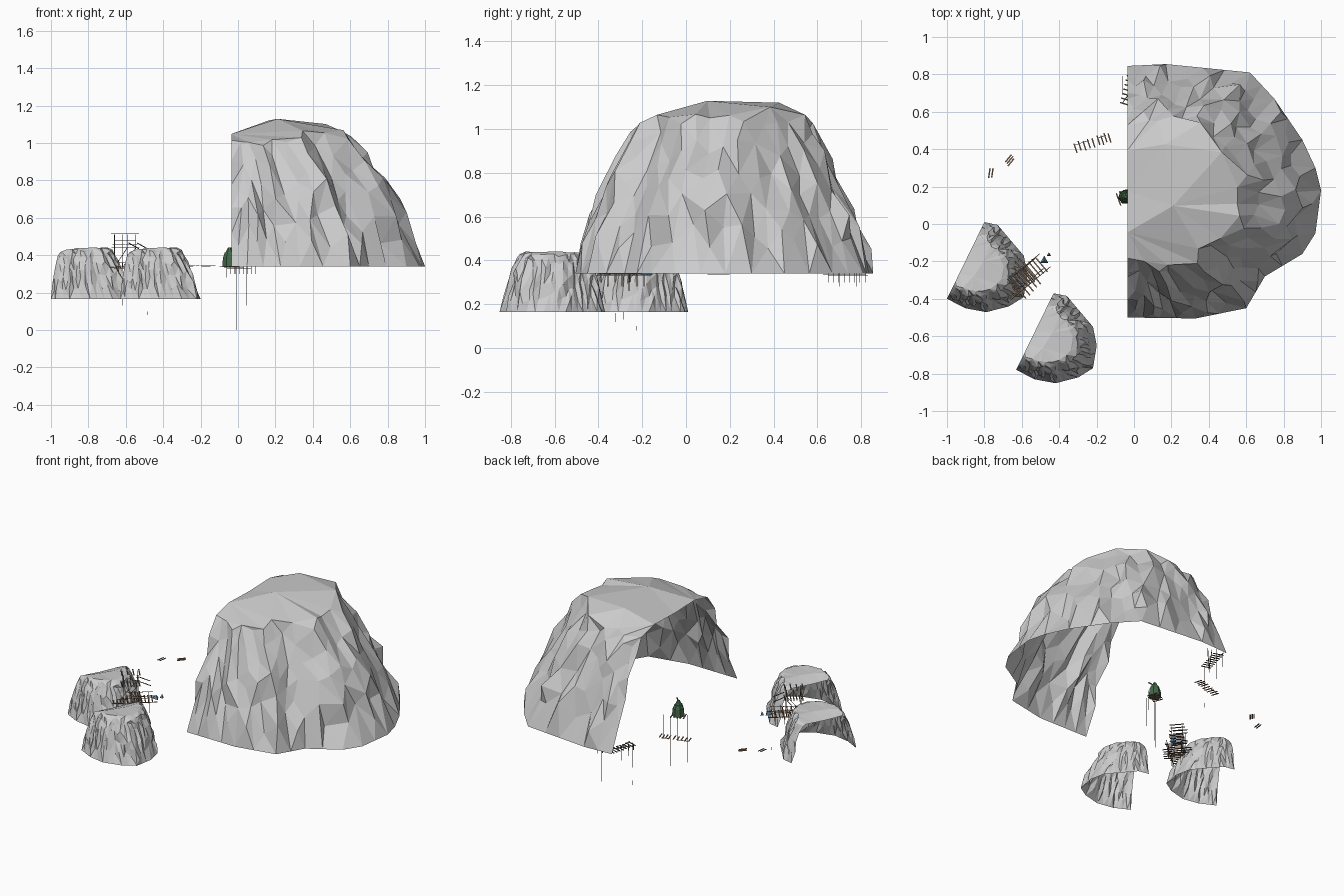
import bpy, bmesh, math, random
from mathutils import Vector, Matrix
from mathutils.geometry import delaunay_2d_cdt

if "Cube" in bpy.data.objects:
    bpy.data.objects.remove(bpy.data.objects["Cube"])


def mat(name, col):
    m = bpy.data.materials.new(name)
    m.diffuse_color = (*col, 1)
    m.use_nodes = True
    m.node_tree.nodes["Principled BSDF"].inputs["Base Color"].default_value = m.diffuse_color
    return m


WOOD = mat("wood", (0.25, 0.15, 0.09))
DARK = mat("dark_wood", (0.14, 0.11, 0.09))
GREEN = mat("green", (0.06, 0.14, 0.07))
BLUE = mat("blue", (0.10, 0.25, 0.40))


def to_object(name, bm, material=None):
    me = bpy.data.meshes.new(name)
    bm.to_mesh(me)
    bm.free()
    if material:
        me.materials.append(material)
    ob = bpy.data.objects.new(name, me)
    bpy.context.collection.objects.link(ob)
    return ob


def lerp_table(table, t):
    for (a, fa), (b, fb) in zip(table, table[1:]):
        if t <= b:
            return fa + (fb - fa) * (t - a) / (b - a)
    return table[-1][1]


# Half-dome rock shell: scattered points in a half disc, triangulated and
# lifted onto an outline (plan) and a profile (disc radius -> height)
def rock(name, outline, profile, spacing, drop, drop_w, rough, seed, bump=0, narrow=0):
    rng = random.Random(seed)
    pts = [Vector(p) for p in outline]

    def reach(a):
        d = Vector((math.cos(a), math.sin(a)))
        for p, q in zip(pts, pts[1:]):
            if math.atan2(p.y, p.x) - 1e-5 <= a <= math.atan2(q.y, q.x) + 1e-5:
                e = q - p
                return (p.x * q.y - p.y * q.x) / (d.x * e.y - d.y * e.x)
        return pts[-1].length

    flat = []
    ang = [math.atan2(p.y, p.x) for p in pts]
    for a, b in zip(ang, ang[1:]):                     # base rim
        n = max(1, round((b - a) / (spacing * 2.2)))
        flat += [Vector((math.cos(a + (b - a) * i / n), math.sin(a + (b - a) * i / n)))
                 for i in range(n)]
    flat.append(Vector((0, 1)))
    for r in (0.92, 0.84, 0.75, 0.66, 0.56, 0.35):     # open edge
        flat += [Vector((0, r)), Vector((0, -r))]
    flat.append(Vector((0, 0)))
    for _ in range(7000):                              # wall and roof
        r, a = math.sqrt(rng.random()), rng.uniform(-1.55, 1.55)
        p = Vector((r * math.cos(a), r * math.sin(a)))
        gap = spacing if r > 0.6 else 0.24
        if r < 0.96 and p.x > gap * 0.6 and all((p - q).length > gap for q in flat):
            flat.append(p)
    verts, _, faces = delaunay_2d_cdt(flat, [], [], 0, 1e-6)[:3]
    bm = bmesh.new()
    out = []
    z0 = profile[-1][1]
    for p in verts:
        r = min(p.length, 1)
        a = max(-math.pi / 2, min(math.pi / 2, math.atan2(p.y, p.x))) if r > 1e-4 else 0
        k = r * reach(a)
        z = lerp_table(profile, r)
        if 0.55 < r < 0.985:
            k *= 1 + rng.uniform(-rough, rough)
            z += rng.uniform(-rough, rough) * 0.3 * (lerp_table(profile, 0) - z0) * (r > 0.65)
            k *= 1 + bump * math.exp(-((a + 1.0) / 0.3) ** 2 - ((r - 0.8) / 0.12) ** 2)
        k *= 1 - narrow * math.sin(a) ** 2 * min(1, (1 - r) / 0.3)   # slimmer crown
        x = 0 if abs(p.x) < 1e-5 else max(0, k * math.cos(a))
        z = z0 + (z - z0) * (1 - drop * math.exp(-x / drop_w))
        out.append(bm.verts.new((x, k * math.sin(a), z)))
    for f in faces:
        tri = [verts[i] for i in f]
        if abs((tri[1] - tri[0]).cross(tri[2] - tri[0])) > 1e-6:
            bm.faces.new([out[i] for i in f])
    return to_object(name, bm)


# Large arched rock
big = [(0, -.675), (.365, -.68), (.635, -.625), (.735, -.455), (.935, -.335), (1.005, -.225),
       (1.035, .005), (1.005, .125), (.935, .275), (.785, .495), (.655, .635), (.205, .68), (0, .67)]
big_profile = [(0, 1.13), (.3, 1.14), (.5, 1.13), (.59, 1.085), (.7, .925), (.8, .765), (.87, .635),
               (.94, .49), (1, .34)]
ob = rock("large_cave_rock", big, big_profile, .062, .112, .11, .06, 4, .04, .07)
ob.location = (-.035, .175, 0)

# Two small matching rocks
small = [(0, -.228), (.112, -.23), (.22, -.2), (.315, -.12), (.365, -.04), (.33, .078),
         (.268, .159), (.07, .246), (0, .228)]
small_profile = [(0, .438), (.6, .442), (.7, .42), (.8, .355), (.88, .285), (1, .165)]
s1 = rock("small_rock_front", small, small_profile, .05, .13, .04, .05, 9)
s1.location = (-.53, -.575, 0)
s1.rotation_euler.z = math.radians(-26)
s2 = s1.copy()
s2.name = "small_rock_left"
s2.location = (-.90, -.195, 0)
bpy.context.collection.objects.link(s2)


def beam(bm, a, b, w, h=None):
    a, b = Vector(a), Vector(b)
    d = b - a
    rot = d.to_track_quat('X', 'Z').to_matrix().to_4x4()
    bmesh.ops.create_cube(bm, size=1, matrix=Matrix.Translation((a + b) / 2) @ rot
                          @ Matrix.Diagonal((d.length, w, h or w, 1)))


def planks(bm, u0, u1, v, z, n, w=.007):
    for i in range(n):
        u = u0 + (u1 - u0) * i / (n - 1)
        j = random.uniform(-.008, .008)
        beam(bm, (u, -v + j, z), (u, v + j, z), w, .003)


def place(ob, loc, deg):
    ob.location = loc
    ob.rotation_euler.z = math.radians(deg)


random.seed(2)

# Stilted jetty between the small rocks
bm = bmesh.new()
planks(bm, -.12, .12, .05, .335, 12)
planks(bm, -.06, .05, .09, .34, 5)
for v in (-.045, .045):
    beam(bm, (-.13, v, .33), (.15, v, .33), .004)
    for u in (-.1, -.05, 0, .05, .1):
        beam(bm, (u, v, random.choice((.26, .28, .3))), (u, v, .36), .003)
    beam(bm, (-.1, v, .36), (.13, v, .36), .0025)
for u, v, z0, z1 in ((-.05, .0, .12, .16), (.12, -.02, .08, .10), (-.02, .02, .13, .33)):
    beam(bm, (u, v, z0), (u, v, z1), .0015)
place(to_object("jetty", bm, WOOD), (-.59, -.29, 0), 40)

# Lookout tower on the jetty
bm = bmesh.new()
for u in (-.05, .04):
    for v in (-.035, .035):
        beam(bm, (u, v, .335), (u, v, .51), .003)
    beam(bm, (u, -.05, .455), (u, .05, .455), .003)
planks(bm, -.06, .05, .045, .44, 7)
planks(bm, -.05, .04, .03, .48, 3)
planks(bm, -.06, .05, .045, .515, 4)
for v in (-.035, .035):
    beam(bm, (-.05, v, .335), (.04, v, .44), .0025)
    beam(bm, (.05, v, .465), (.12, v, .435), .004)
place(to_object("lookout_tower", bm, DARK), (-.60, -.29, 0), 40)

# Blue pennants at the end of the jetty
bm = bmesh.new()
for x, y, r in ((-.48, -.195, .025), (-.455, -.165, .014)):
    bmesh.ops.create_cone(bm, cap_ends=True, segments=3, radius1=r, radius2=.001, depth=.025,
                          matrix=Matrix.Translation((x, y, .345)))
to_object("blue_pennants", bm, BLUE)

# Broken footbridge pieces
for name, x, y, deg, half, n in (("bridge_near", -.265, .42, 18, .05, 5),
                                 ("bridge_end", -.16, .452, 18, .03, 4),
                                 ("bridge_scrap_a", -.665, .34, -40, .012, 3),
                                 ("bridge_scrap_b", -.765, .275, -8, .008, 2)):
    bm = bmesh.new()
    planks(bm, -half, half, .026, .345, n)
    if n > 3:
        beam(bm, (-half, .018, .341), (half * .6, .018, .341), .003)
    place(to_object(name, bm, WOOD), (x, y, 0), deg)

# Landing stage under the back of the large rock
bm = bmesh.new()
for i in range(8):
    y = .65 + i * .024
    beam(bm, (-.075 + i * .006, y, .335), (-.01 + i * .006, y - .02, .335), .007, .003)
    beam(bm, (-.06 + i * .022, y, .30), (-.06 + i * .022, y, .34), .003)
beam(bm, (-.06, .65, .33), (.07, .83, .33), .004)
for x, y, z0, z1 in ((-.04, .63, .05, .08), (-.04, .63, .17, .34), (.045, .84, .13, .34),
                     (-.06, .7, .28, .38), (-.06, .78, .28, .38)):
    beam(bm, (x, y, z0), (x, y, z1), .0018)
beam(bm, (-.06, .69, .375), (-.06, .79, .375), .003)
to_object("landing_stage", bm, DARK)

# Moored green hut on a small deck with long anchor lines
bm = bmesh.new()
c = Vector((-.045, .145, 0))
for z, r1, r2, h in ((.365, .04, .036, .05), (.40, .036, .026, .03), (.427, .024, .008, .03)):
    bmesh.ops.create_cone(bm, cap_ends=True, segments=7, radius1=r1, radius2=r2, depth=h,
                          matrix=Matrix.Translation(c + Vector((0, 0, z))))
beam(bm, (-.05, .145, .42), (-.015, .12, .445), .006)
to_object("green_hut", bm, GREEN)
bm = bmesh.new()
planks(bm, -.04, .04, .035, .337, 5)
place(to_object("hut_deck", bm, WOOD), (-.045, .145, 0), 20)
bm = bmesh.new()
for x, y, z in ((-.088, .105, .015), (-.01, .105, .14), (-.01, .185, 0), (.04, .185, .2)):
    beam(bm, (x, y, z), (x, y, .337), .0018)
to_object("anchor_lines", bm, DARK)
